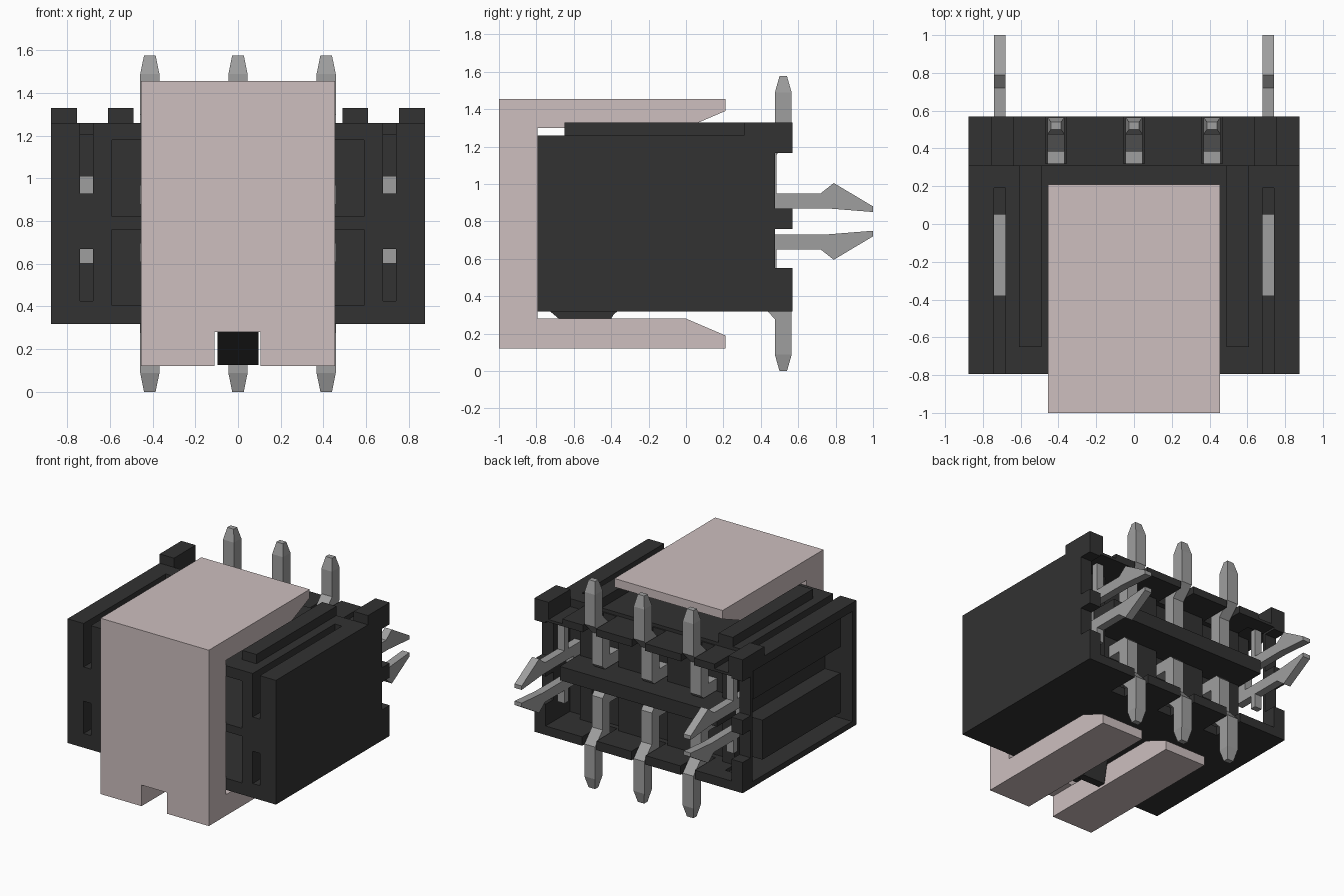
import bpy, bmesh

old = bpy.data.objects.get("Cube")
if old:
    bpy.data.objects.remove(old, do_unlink=True)


def material(name, rgb):
    m = bpy.data.materials.new(name)
    m.use_nodes = True
    m.diffuse_color = (*rgb, 1)
    bsdf = next(n for n in m.node_tree.nodes if n.type == 'BSDF_PRINCIPLED')
    bsdf.inputs["Base Color"].default_value = (*rgb, 1)
    return m


DARK = material("dark plastic", (0.032, 0.032, 0.032))
PINK = material("dusty pink plastic", (0.61, 0.52, 0.52))
METAL = material("grey metal", (0.345, 0.345, 0.345))


def finish(name, bm, mat):
    bmesh.ops.recalc_face_normals(bm, faces=bm.faces)
    me = bpy.data.meshes.new(name)
    bm.to_mesh(me)
    bm.free()
    me.materials.append(mat)
    ob = bpy.data.objects.new(name, me)
    bpy.context.collection.objects.link(ob)
    return ob


def loft(name, rings, mat):
    """Skin a stack of equal-sized point rings and cap both ends."""
    bm = bmesh.new()
    rows = [[bm.verts.new(p) for p in r] for r in rings]
    n = len(rows[0])
    for a, b in zip(rows, rows[1:]):
        for i in range(n):
            j = (i + 1) % n
            bm.faces.new((a[i], a[j], b[j], b[i]))
    bm.faces.new(rows[0])
    bm.faces.new(rows[-1])
    return finish(name, bm, mat)


def extrude_x(name, profile, x0, x1, mat):
    return loft(name, [[(x, y, z) for y, z in profile] for x in (x0, x1)], mat)


def box(name, x, y, z, mat):
    return extrude_x(name, [(y[0], z[0]), (y[1], z[0]), (y[1], z[1]), (y[0], z[1])],
                     x[0], x[1], mat)


def cut(target, x, y, z):
    c = box("cutter", x, y, z, DARK)
    c.hide_render = True
    mod = target.modifiers.new("cut", 'BOOLEAN')
    mod.operation = 'DIFFERENCE'
    mod.solver = 'EXACT'
    mod.object = c
    bpy.context.view_layer.objects.active = target
    bpy.ops.object.modifier_apply(modifier=mod.name)
    bpy.data.objects.remove(c, do_unlink=True)


def mirrored(s, a, b):
    return (a, b) if s > 0 else (-b, -a)


PIN_X = (-0.413, 0, 0.413)

# Housing shell
body = box("housing", (-0.875, 0.875), (-0.795, 0.57), (0.317, 1.26), DARK)
cut(body, (-0.78, 0.78), (0.28, 0.7), (0.385, 1.18))             # rear cavity
for z in ((0.55, 0.76), (0.87, 1.165)):                          # rear side notches
    cut(body, (-1, 1), (0.475, 0.7), z)
for z in ((0.405, 0.76), (0.82, 1.18)):                          # front openings
    cut(body, (-0.59, 0.59), (-0.9, 0.2), z)
cut(body, (-0.645, 0.645), (0.31, 0.7), (1.235, 1.4))            # lowered rear band
cut(body, (-1, -0.645), (-0.745, 0.45), (0.36, 1.195))           # open right side
for x in PIN_X:                                                  # pin slots
    cut(body, (x - 0.055, x + 0.055), (0.32, 0.7), (1.1, 1.4))
    cut(body, (x - 0.06, x + 0.06), (0.32, 0.7), (0.2, 0.45))

# Clip pockets exposed by the open side
lower_pocket = box("clip_pocket_lower", (-0.775, -0.64), (-0.75, 0.19), (0.40, 0.70), DARK)
upper_pocket = box("clip_pocket_upper", (-0.775, -0.64), (-0.75, 0.30), (0.90, 1.20), DARK)

# Clip slots open to the front, the upper ones also to the top
for s in (1, -1):
    cut(body, mirrored(s, 0.64, 0.755), (0.31, 0.7), (1.20, 1.4))
    slot = mirrored(s, 0.68, 0.74)
    upper, lower = (body, upper_pocket), (body, lower_pocket)
    for part in upper if s < 0 else upper[:1]:
        cut(part, slot, (-0.9, 0.05), (0.93, 1.4))
    for part in lower if s < 0 else lower[:1]:
        cut(part, slot, (-0.9, -0.30), (0.425, 0.67))
    cut(body, slot, (0.04, 0.19), (1.205, 1.4))

# Raised top rails and corner blocks
for s, side in ((1, "left"), (-1, "right")):
    box(f"top_rail_{side}", mirrored(s, 0.49, 0.61), (-0.65, 0.31), (1.25, 1.33), DARK)
    box(f"corner_block_{side}", mirrored(s, 0.755, 0.875), (0.31, 0.57), (1.25, 1.33), DARK)

# Rear cross bar and shallow panels between the pins
box("rear_cross_bar", (-0.66, 0.66), (0.27, 0.57), (0.765, 0.87), DARK)
for i, x in enumerate((-0.60, -0.207, 0.207, 0.60)):
    w = 0.12 if abs(x) < 0.5 else 0.05
    box(f"rear_panel_{i + 1}", (x - w, x + w), (0.27, 0.345), (0.38, 1.19), DARK)

# Locking key under the housing
extrude_x("lock_key", [(-0.74, 0.33), (-0.68, 0.28), (-0.49, 0.125), (-0.43, 0.125),
                       (-0.40, 0.28), (-0.385, 0.305), (-0.35, 0.33)], -0.095, 0.095, DARK)

# C-shaped pick-up cap with a slot through its lower arm
cap = extrude_x("cap", [(-1, 0.12), (0.21, 0.12), (0.21, 0.19), (0, 0.28), (-0.795, 0.28),
                        (-0.795, 1.30), (0, 1.30), (0.21, 1.39), (0.21, 1.455), (-1, 1.455)],
                -0.455, 0.455, PINK)
cut(cap, (-0.11, 0.105), (-1.1, 0.3), (0.0, 0.28))

# Contact pins: foot, bend, vertical leg, outward jog, then a tapered tip;
# profile is (y, height from the middle plane z = 0.788)
PIN = [(0.10, 0.09), (0.445, 0.09), (0.475, 0.12), (0.475, 0.36), (0.565, 0.455),
       (0.565, 0.70), (0.475, 0.70), (0.475, 0.51), (0.385, 0.415), (0.385, 0.18), (0.10, 0.18)]
for i, x in enumerate(PIN_X):
    for label, d in (("upper", 1), ("lower", -1)):
        extrude_x(f"{label}_pin_{i + 1}", [(y, 0.788 + d * h) for y, h in PIN],
                  x - 0.045, x + 0.045, METAL)
        loft(f"{label}_pin_tip_{i + 1}",
             [[(x + u * a, 0.52 + v * b, 0.788 + d * h)
               for u, v in ((-1, -1), (1, -1), (1, 1), (-1, 1))]
              for h, a, b in ((0.70, 0.045, 0.045), (0.788, 0.027, 0.02))], METAL)

# Forked board clips, each prong a mirrored profile about z = 0.80
PRONG = [(0.36, 0.07), (0.75, 0.07), (1.0, 0.05), (1.0, 0.08), (0.79, 0.205),
         (0.72, 0.15), (0.36, 0.15)]
for s, side in ((1, "left"), (-1, "right")):
    xs = mirrored(s, 0.68, 0.74)
    for label, d, arm, barb in (("upper", 1, (0.93, 1.01), (0.87, 1.165)),
                                ("lower", -1, (0.60, 0.67), (0.55, 0.73))):
        extrude_x(f"clip_prong_{label}_{side}", [(y, 0.80 + d * h) for y, h in PRONG],
                  xs[0], xs[1], METAL)
        box(f"clip_arm_{label}_{side}", xs, (-0.38, 0.05), arm, METAL)
        box(f"clip_barb_{label}_{side}", xs, (0.44, 0.485), barb, METAL)
    box(f"clip_stem_{side}", xs, (0.28, 0.38), (0.65, 0.95), METAL)
